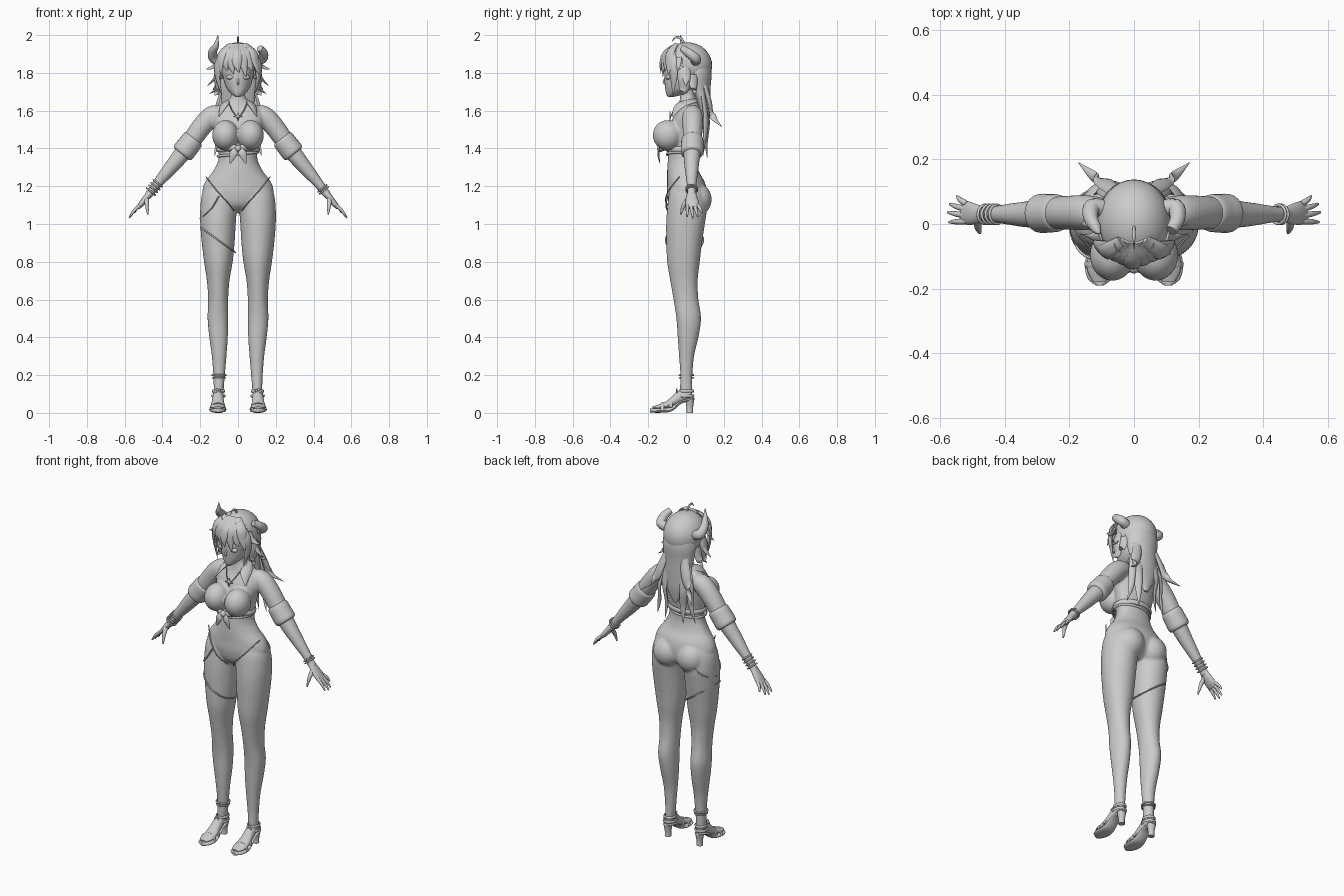
import bpy, bmesh, math
from mathutils import Vector, Matrix

grey = bpy.data.materials.new("plain grey")
grey.diffuse_color = (0.6, 0.6, 0.6, 1)


def spline(rows, k=5):
    """Catmull-Rom interpolation of rows of numbers."""
    out, n = [], len(rows)
    for i in range(n - 1):
        a, b, c, d = rows[max(i - 1, 0)], rows[i], rows[i + 1], rows[min(i + 2, n - 1)]
        for j in range(k):
            t = j / k
            out.append([0.5 * (2 * q + (r - p) * t + (2 * p - 5 * q + 4 * r - s) * t * t
                        + (3 * q - p - 3 * r + s) * t ** 3) for p, q, r, s in zip(a, b, c, d)])
    return out + [list(rows[-1])]


def skin(bm, rings, closed=False):
    vs = [[bm.verts.new(p) for p in ring] for ring in rings]
    m, n = len(vs), len(vs[0])
    for i in range(m if closed else m - 1):
        a, b = vs[i], vs[(i + 1) % m]
        for j in range(n):
            bm.faces.new((a[j], a[(j + 1) % n], b[(j + 1) % n], b[j]))
    if not closed:
        bm.faces.new(vs[0])
        bm.faces.new(vs[-1])


def loft(bm, rows, n=32):
    """Horizontal rings: x, y, z, half width, front depth, back depth."""
    rings = []
    for x, y, z, w, f, b in spline(rows):
        ring = []
        for j in range(n):
            a = 2 * math.pi * j / n
            s = math.sin(a)
            ring.append((x + w * math.cos(a), y + s * (b if s > 0 else f), z))
        rings.append(ring)
    skin(bm, rings)


def tube(bm, rows, center=(0, 9, 1), n=12, closed=False):
    """Sweep along x, y, z with side radius and optional normal radius; normals face away from center."""
    rows = [tuple(r) if len(r) == 5 else tuple(r) + (r[3],) for r in rows]
    rows = rows if closed else spline(rows)
    pts, m, rings = [Vector(r[:3]) for r in rows], len(rows), []
    for i, p in enumerate(pts):
        t = (pts[(i + 1) % m] - pts[i - 1]) if closed else (pts[min(i + 1, m - 1)] - pts[max(i - 1, 0)])
        t.normalize()
        side = t.cross(p - Vector(center)).normalized()
        nor = side.cross(t)
        r, q = max(rows[i][3], 0.0008), max(rows[i][4], 0.0008)
        rings.append([p + side * r * math.cos(2 * math.pi * j / n) + nor * q * math.sin(2 * math.pi * j / n)
                      for j in range(n)])
    skin(bm, rings, closed)


def lock(bm, pts, widths, center=(0, 0, 1.84), flat=0.45):
    tube(bm, [(*p, w, w * flat) for p, w in zip(pts, widths)], center, 10)


def band(bm, c, rx, ry, r, tilt=0.0, height=None):
    """Closed ring around a limb; tilt is the z slope along x."""
    pts = []
    for i in range(36):
        a = i * math.pi / 18
        x, y = rx * math.cos(a), ry * math.sin(a)
        pts.append((c[0] + x, c[1] + y, c[2] + tilt * x, height or r, r))
    tube(bm, pts, c, 8, True)


def ball(bm, c, size):
    bmesh.ops.create_uvsphere(bm, u_segments=32, v_segments=20, radius=1,
                              matrix=Matrix.Translation(c) @ Matrix.Diagonal((*size, 1)))


def finish(name, bm, mirror=False, voxel=0):
    bmesh.ops.recalc_face_normals(bm, faces=bm.faces)
    me = bpy.data.meshes.new(name)
    bm.to_mesh(me)
    bm.free()
    me.materials.append(grey)
    me.polygons.foreach_set("use_smooth", [True] * len(me.polygons))
    me.set_sharp_from_angle(angle=math.radians(55))
    ob = bpy.data.objects.new(name, me)
    bpy.context.collection.objects.link(ob)
    if mirror:
        ob.modifiers.new("mirror", "MIRROR").use_mirror_merge = False
    if voxel:
        rm = ob.modifiers.new("blend", "REMESH")
        rm.mode, rm.voxel_size, rm.use_smooth_shade = "VOXEL", voxel, True
        sm = ob.modifiers.new("soften", "SMOOTH")
        sm.factor, sm.iterations = 0.5, 6
    return ob


# body: torso, bust, seat, legs and arms blended into one skin
bm = bmesh.new()
loft(bm, [(0, 0, 1.06, .03, .04, .05), (0, 0, 1.10, .12, .085, .10), (0, 0, 1.16, .185, .10, .11),
          (0, 0, 1.22, .176, .10, .10), (0, 0, 1.28, .132, .10, .068), (0, 0, 1.34, .104, .096, .055),
          (0, 0, 1.40, .106, .09, .06), (0, 0, 1.47, .12, .09, .072), (0, 0, 1.55, .135, .075, .082),
          (0, .01, 1.61, .12, .055, .07), (0, .01, 1.645, .065, .045, .05), (0, .005, 1.68, .037, .038, .04),
          (0, 0, 1.75, .036, .035, .04)])
ball(bm, (.067, -.097, 1.47), (.07, .079, .08))
ball(bm, (.078, .06, 1.13), (.082, .076, .085))
loft(bm, [(.105, 0, .08, .026, .028, .034), (.102, 0, .13, .027, .032, .034), (.1, 0, .2, .031, .03, .034),
          (.1, 0, .3, .039, .037, .043), (.103, 0, .4, .049, .044, .066), (.107, 0, .5, .054, .051, .08),
          (.105, 0, .6, .053, .066, .066), (.105, 0, .7, .06, .084, .062), (.104, 0, .8, .076, .10, .073),
          (.105, 0, .9, .087, .104, .085), (.106, 0, 1.0, .094, .105, .1), (.103, 0, 1.08, .097, .1, .11),
          (.095, 0, 1.16, .095, .09, .1), (.085, 0, 1.22, .07, .07, .08)])
tube(bm, [(.09, .035, 1.585, .045), (.14, .035, 1.57, .054), (.2, .035, 1.505, .053), (.27, .033, 1.405, .048),
          (.33, .03, 1.33, .041), (.38, .03, 1.27, .034), (.43, .03, 1.21, .026), (.48, .03, 1.145, .021)], n=24)
finish("body", bm, True, .007)

# hands: palm, four fingers, thumb
bm = bmesh.new()
far = (-9, 0, -6)
tube(bm, [(.46, .03, 1.172, .021, .018), (.485, .03, 1.14, .03, .017), (.51, .033, 1.108, .036, .015),
          (.53, .035, 1.085, .034, .01)], far, 16)
for y0, tip in ((.062, (.548, .086, 1.06)), (.045, (.57, .062, 1.038)),
                (.026, (.576, .036, 1.032)), (.008, (.572, .006, 1.038))):
    base = Vector((.518, y0, 1.1))
    mid = base.lerp(Vector(tip), .5) + Vector((.004, 0, .003))
    tube(bm, [(*base, .0095), (*mid, .0085), (*tip, .004)], far, 10)
tube(bm, [(.485, .015, 1.135, .014), (.482, -.012, 1.1, .011), (.477, -.028, 1.05, .004)], (9, 0, 1), 10)
finish("hands", bm, True)

# rolled sleeve cuffs and shirt collar flaps
bm = bmesh.new()
tube(bm, [(.232, .034, 1.455, .05), (.24, .034, 1.445, .058), (.265, .033, 1.412, .06),
          (.29, .033, 1.38, .06), (.298, .033, 1.37, .05)], n=24)
finish("sleeve_cuffs", bm, True)
bm = bmesh.new()
lock(bm, [(.01, .062, 1.655), (.055, .03, 1.65), (.075, -.035, 1.625), (.1, -.072, 1.57)],
     [.018, .022, .03, .004], (0, 0, 1.5), .3)
finish("collar", bm, True)

# shirt hem wrap, knot and tails
bm = bmesh.new()
band(bm, (0, -.015, 1.395), .11, .085, .006, height=.014)
band(bm, (0, -.018, 1.37), .108, .084, .005, .1, .007)
ball(bm, (0, -.135, 1.4), (.018, .018, .018))
for s in (-1, 1):
    lock(bm, [(s * .01, -.14, 1.4), (s * .025, -.146, 1.37), (s * .042, -.138, 1.32)], [.01, .02, .003], (0, 9, 1.4), .3)
    lock(bm, [(0, -.135, 1.4), (s * .035, -.128, 1.405), (s * .09, -.075, 1.4)], [.01, .018, .008], (0, 9, 1.4), .5)
finish("shirt_knot", bm)

# swimsuit edge line
bm = bmesh.new()
tube(bm, [(.17, -.035, 1.25, .003), (.115, -.09, 1.18, .003), (.06, -.108, 1.12, .003), (.02, -.07, 1.07, .003)])
finish("swimsuit_edge", bm, True)

# head with nose and eyes
bm = bmesh.new()
loft(bm, [(0, -.085, 1.672, .01, .01, .015), (0, -.06, 1.688, .034, .045, .05), (0, -.03, 1.72, .062, .08, .075),
          (0, -.01, 1.77, .078, .104, .1), (0, 0, 1.83, .088, .112, .11), (0, 0, 1.89, .08, .095, .1),
          (0, 0, 1.93, .04, .05, .05)])
tube(bm, [(0, -.108, 1.775, .005), (0, -.118, 1.75, .006), (0, -.104, 1.738, .005)], (0, 0, 1.75), 10)
finish("head", bm)
bm = bmesh.new()
ball(bm, (.04, -.094, 1.777), (.022, .014, .013))
finish("eyes", bm, True)

# hair crown, open over the face
bm = bmesh.new()
ball(bm, (0, .005, 1.84), (.114, .133, .122))
bmesh.ops.delete(bm, geom=[v for v in bm.verts if v.co.z < 1.76 or (v.co.y < -.04 and v.co.z < 1.87)],
                 context="VERTS")
cap = finish("hair_crown", bm)
cap.modifiers.new("thickness", "SOLIDIFY").thickness = .012

# long back hair
bm = bmesh.new()
loft(bm, [(0, .05, 1.88, .085, .03, .07), (0, .05, 1.8, .103, .03, .085), (0, .06, 1.72, .094, .025, .07),
          (0, .085, 1.62, .082, .02, .042), (0, .095, 1.54, .06, .012, .028), (0, .1, 1.46, .012, .006, .01)])
finish("back_hair", bm)

# mirrored hair locks: back tips, face framing and side flicks
bm = bmesh.new()
for pts, widths in (
        ([(.06, .1, 1.74), (.085, .122, 1.65), (.115, .14, 1.57), (.172, .19, 1.515)], [.02, .028, .02, .001]),
        ([(.05, .1, 1.66), (.065, .11, 1.55), (.055, .105, 1.45), (.06, .112, 1.35)], [.03, .025, .018, .001]),
        ([(.075, .09, 1.68), (.1, .105, 1.56), (.105, .1, 1.45), (.125, .09, 1.36)], [.02, .02, .015, .001]),
        ([(.05, -.07, 1.94), (.1, -.075, 1.86), (.108, -.065, 1.78), (.085, -.07, 1.68)], [.02, .03, .022, .001]),
        ([(.09, -.01, 1.85), (.112, -.01, 1.78), (.105, -.01, 1.71), (.125, -.02, 1.68)], [.03, .035, .025, .001]),
        ([(.1, 0, 1.83), (.125, 0, 1.77), (.165, 0, 1.73)], [.02, .018, .001]),
        ([(.1, .04, 1.79), (.115, .04, 1.72), (.15, .05, 1.69)], [.025, .02, .001]),
        ([(.1, -.04, 1.88), (.128, -.04, 1.835), (.168, -.03, 1.82)], [.018, .014, .001])):
    lock(bm, pts, widths)
finish("hair_locks", bm, True)

# fringe and curl on top
bm = bmesh.new()
for x, z in ((-.095, 1.79), (-.065, 1.81), (-.035, 1.79), (-.005, 1.8), (.03, 1.775), (.062, 1.81), (.095, 1.79)):
    lock(bm, [(x * .4, -.055, 1.95), (x * .85, -.112 + abs(x) * .3, 1.905),
              (x, -.132 + abs(x) * .45, 1.85), (x * 1.05 + .012, -.136 + abs(x) * .45, z)], [.02, .028, .024, .001])
lock(bm, [(0, -.005, 1.95), (0, -.028, 1.982), (0, -.055, 1.988), (0, -.075, 1.965)], [.006, .007, .005, .001],
     (9, 0, 1.9), .7)
finish("fringe", bm)

# horns: one full, one broken short
bm = bmesh.new()
tube(bm, [(-.085, .045, 1.86, .027), (-.128, .052, 1.878, .027), (-.134, .02, 1.912, .023),
          (-.116, -.015, 1.945, .015), (-.106, -.03, 2.0, .001)], (0, 0, 1.7), 16)
tube(bm, [(.085, .045, 1.86, .027), (.128, .052, 1.875, .027), (.134, .015, 1.905, .024),
          (.115, -.02, 1.93, .018)], (0, 0, 1.7), 16)
finish("horns", bm)

# sandals: sole, heel, foot, straps and flower
bm = bmesh.new()
tube(bm, [(.105, .045, .075, .016, .006), (.105, .02, .07, .027, .008), (.106, -.03, .055, .03, .008),
          (.107, -.08, .02, .037, .012), (.107, -.13, .013, .045, .012), (.106, -.17, .013, .036, .012),
          (.106, -.19, .013, .012, .01)], (.1, -.07, 9), 20)
loft(bm, [(.105, .02, 0, .018, .018, .018), (.105, .02, .03, .018, .018, .018), (.105, .02, .07, .026, .024, .024)], 20)
band(bm, (.103, .002, .115), .031, .037, .004, height=.008)
band(bm, (.104, 0, .09), .034, .04, .004, height=.008)
for y, z, w in ((-.08, .045, .038), (-.125, .03, .044)):
    tube(bm, [(.107 - w, y, z - .015, .009, .003), (.107 - w * .7, y, z + .012, .009, .003), (.107, y, z + .022, .009, .003),
              (.107 + w * .7, y, z + .012, .009, .003), (.107 + w, y, z - .015, .009, .003)], (.107, y, z - .03), 8)
for i in range(5):
    a = i * 2 * math.pi / 5
    ball(bm, (.107 + .011 * math.cos(a), -.048, .112 + .011 * math.sin(a)), (.007, .004, .007))
finish("sandals", bm, True)
bm = bmesh.new()
tube(bm, [(.104, .02, .1, .026, .026), (.105, -.02, .092, .028, .032), (.106, -.06, .066, .031, .026),
          (.107, -.1, .043, .036, .018), (.107, -.145, .032, .037, .012), (.107, -.178, .027, .02, .006)],
     (.1, -.07, 9), 20)
finish("feet", bm, True)

# jewellery: bracelets, anklet, thigh chains, necklace
bm = bmesh.new()
for s, steps in ((-1, (0, .3, .6, .9)), (1, (.55, .75))):
    for t in steps:
        c = Vector((s * (.425 + .04 * t), .03, 1.215 - .048 * t))
        u = Vector((s * .77, 0, .64))
        pts = [c + .029 * (u * math.cos(a) + Vector((0, math.sin(a), 0)))
               for a in [k * math.pi / 12 for k in range(24)]]
        tube(bm, [(*p, .0045) for p in pts], c, 8, True)
band(bm, (-.1, .002, .2), .036, .036, .005)
band(bm, (-.1, .002, .185), .034, .036, .004)
band(bm, (-.105, -.008, .915), .092, .1, .004, -.72)
for y in (-1, 1):
    tube(bm, [(-.2, .0, 1.03, .004), (-.175, y * .075, 1.05, .004), (-.135, y * .105, 1.09, .004),
              (-.1, y * .112 + .015, 1.15, .004)], (-.1, 0, 1.05), 8)
for s in (-1, 1):
    tube(bm, [(s * .05, -.035, 1.645, .003), (s * .03, -.066, 1.6, .003), (0, -.085, 1.56, .003)], n=8)
finish("jewellery", bm)
bm = bmesh.new()
star = [bm.verts.new((r * math.sin(i * math.pi / 4), -.088, 1.57 + r * math.cos(i * math.pi / 4)))
        for i, r in enumerate([.025, .009] * 4)]
bm.faces.new(star)
pendant = finish("star_pendant", bm)
pendant.modifiers.new("thickness", "SOLIDIFY").thickness = .006
